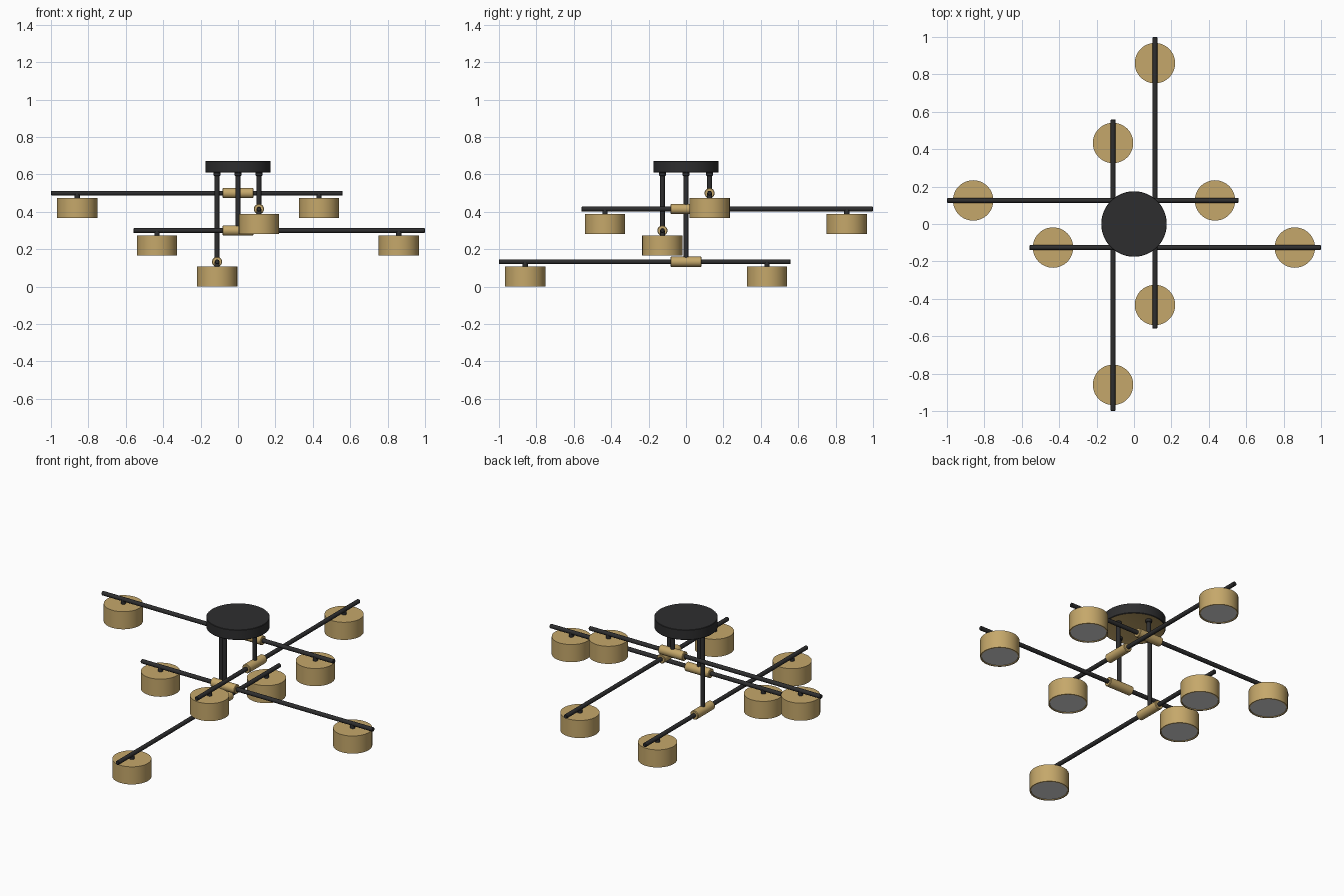
import bpy
import math
from mathutils import Matrix, Vector

cube = bpy.data.objects.get("Cube")
if cube:
    bpy.data.objects.remove(cube, do_unlink=True)


def make_material(name, colour, metallic=0.0):
    mat = bpy.data.materials.new(name)
    mat.use_nodes = True
    mat.diffuse_color = (*colour, 1)
    bsdf = mat.node_tree.nodes["Principled BSDF"]
    bsdf.inputs["Base Color"].default_value = (*colour, 1)
    bsdf.inputs["Roughness"].default_value = 0.5
    return mat


BLACK = make_material("matte black", (0.027, 0.027, 0.028))
BRASS = make_material("brushed brass", (0.56, 0.39, 0.145))
WHITE = make_material("diffuser white", (0.7, 0.7, 0.7))


def lathe(name, profile, mats, origin, axis=(0, 0, 1), sides=48, tip_mat=0):
    """Spin (radius, height) points about an axis; tip_mat colours the first cap."""
    verts, faces = [], []
    for r, h in profile:
        for i in range(sides):
            a = math.tau * i / sides
            verts.append((r * math.cos(a), r * math.sin(a), h))
    for k in range(len(profile) - 1):
        for i in range(sides):
            j = (i + 1) % sides
            faces.append((k * sides + i, k * sides + j,
                          (k + 1) * sides + j, (k + 1) * sides + i))
    faces.append(tuple(reversed(range(sides))))
    faces.append(tuple(range(len(verts) - sides, len(verts))))
    mesh = bpy.data.meshes.new(name)
    mesh.from_pydata(verts, [], faces)
    turn = Vector((0, 0, 1)).rotation_difference(Vector(axis)).to_matrix().to_4x4()
    mesh.transform(Matrix.Translation(origin) @ turn)
    for m in mats:
        mesh.materials.append(m)
    mesh.polygons[len(faces) - 2].material_index = tip_mat
    mesh.update()
    obj = bpy.data.objects.new(name, mesh)
    bpy.context.collection.objects.link(obj)
    bpy.ops.object.select_all(action='DESELECT')
    obj.select_set(True)
    bpy.context.view_layer.objects.active = obj
    bpy.ops.object.shade_smooth_by_angle(angle=math.radians(35))
    return obj


def rod(name, mat, radius, start, end, bevel=0.0, sides=24):
    """Round bar between two points with chamfered ends."""
    start, end = Vector(start), Vector(end)
    length = (end - start).length
    profile = [(radius, 0), (radius, length)]
    if bevel:
        profile = [(radius - bevel, 0), (radius, bevel),
                   (radius, length - bevel), (radius - bevel, length)]
    return lathe(name, profile, [mat], start, (end - start) / length, sides)


# Ceiling canopy with a brass underside
CANOPY_Z = 0.61
lathe("canopy", [(0.17, 0.001), (0.172, 0), (0.175, 0.003), (0.175, 0.06), (0.173, 0.062)],
      [BLACK, BRASS], (0, 0, CANOPY_Z), sides=64, tip_mat=1)

ARM_R = 0.0125
SHADE_DROP = 0.026
SHADE_H = 0.107
SHADE_PROFILE = [(0.1, 0.004), (0.101, 0), (0.108, 0), (0.108, SHADE_H)]


def build_arm(label, stem_xy, height, direction):
    centre = Vector((*stem_xy, height))
    way = Vector(direction)
    down = Vector((0, 0, -1))

    # Stem and its collar under the canopy
    rod(label + "_stem", BLACK, ARM_R, centre, (*stem_xy, CANOPY_Z + 0.002))
    rod(label + "_stem_collar", BLACK, 0.018, (*stem_xy, CANOPY_Z - 0.018),
        (*stem_xy, CANOPY_Z + 0.002), 0.003)

    # Off-centre arm and brass sleeve
    rod(label + "_arm", BLACK, ARM_R, centre - way * 0.56, centre + way, 0.003)
    rod(label + "_sleeve", BRASS, 0.027, centre - way * 0.082, centre + way * 0.082, 0.003, 32)

    # Drum shades hanging from the arm
    for side, offset in (("short", -0.433), ("long", 0.86)):
        hang = centre + way * offset
        rod(f"{label}_{side}_shade_connector", BLACK, 0.014, hang + down * 0.03, hang, sides=16)
        lathe(f"{label}_{side}_shade", SHADE_PROFILE, [BRASS, WHITE],
              hang + down * (SHADE_DROP + SHADE_H), tip_mat=1)


build_arm("top", (0, 0.126), 0.5, (-1, 0, 0))
build_arm("upper", (0.112, 0), 0.415, (0, 1, 0))
build_arm("lower", (0, -0.126), 0.3, (1, 0, 0))
build_arm("bottom", (-0.112, 0), 0.133, (0, -1, 0))
